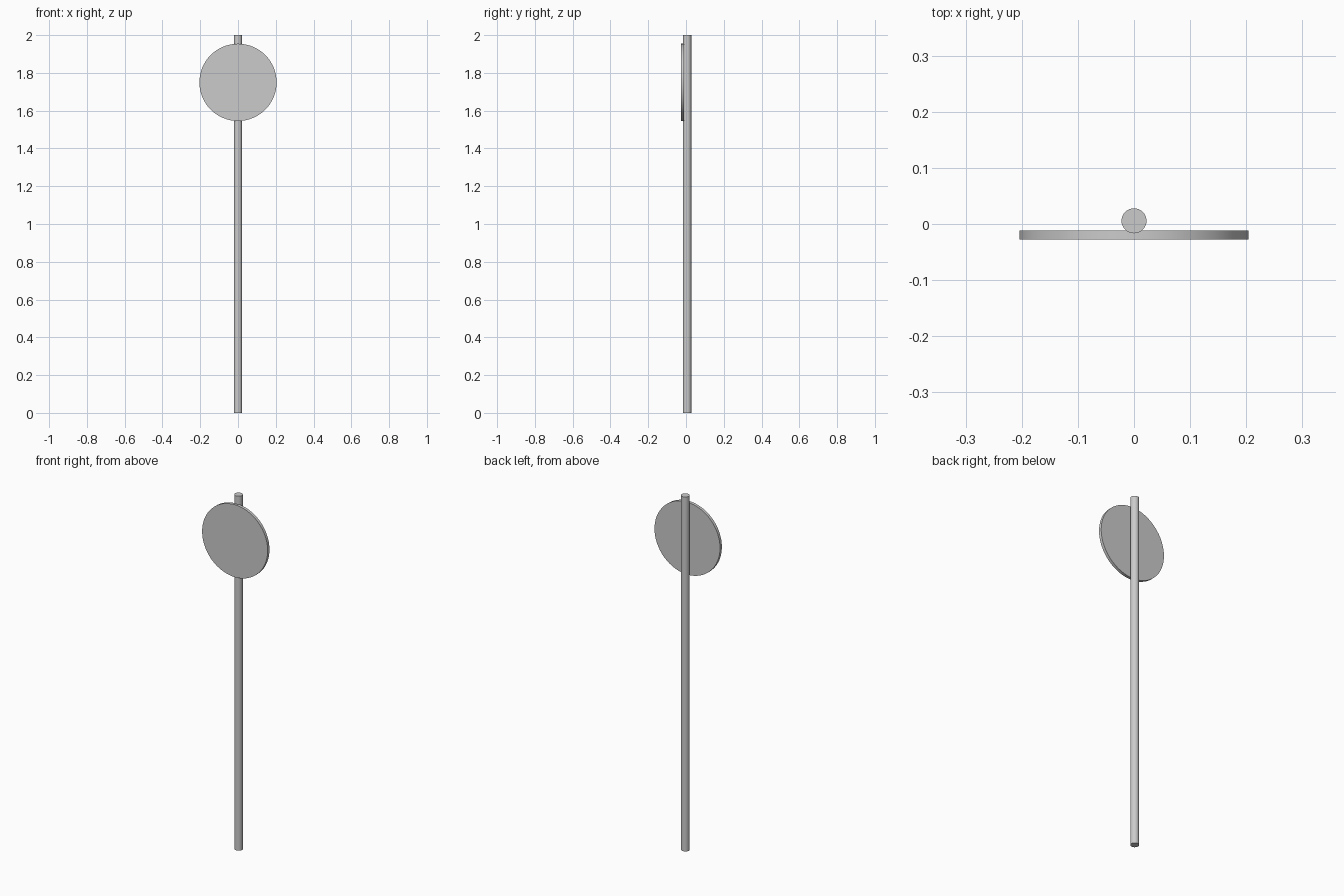
import bpy
import math

if "Cube" in bpy.data.objects:
    bpy.data.objects.remove(bpy.data.objects["Cube"])


def cylinder(name, radius, depth, location, sides, rotation=(0, 0, 0)):
    bpy.ops.mesh.primitive_cylinder_add(vertices=sides, radius=radius, depth=depth,
                                        location=location, rotation=rotation)
    obj = bpy.context.object
    obj.name = name
    bpy.ops.object.shade_smooth_by_angle(angle=math.radians(30))
    return obj


# Upright round post
cylinder("post", 0.0223, 2.0, (0, 0.0057, 1.0), 32)

# Round sign plate on the front, sunk slightly into the post
cylinder("sign_plate", 0.2045, 0.0165, (0, -0.0195, 1.75), 64, (math.pi / 2, 0, 0))
